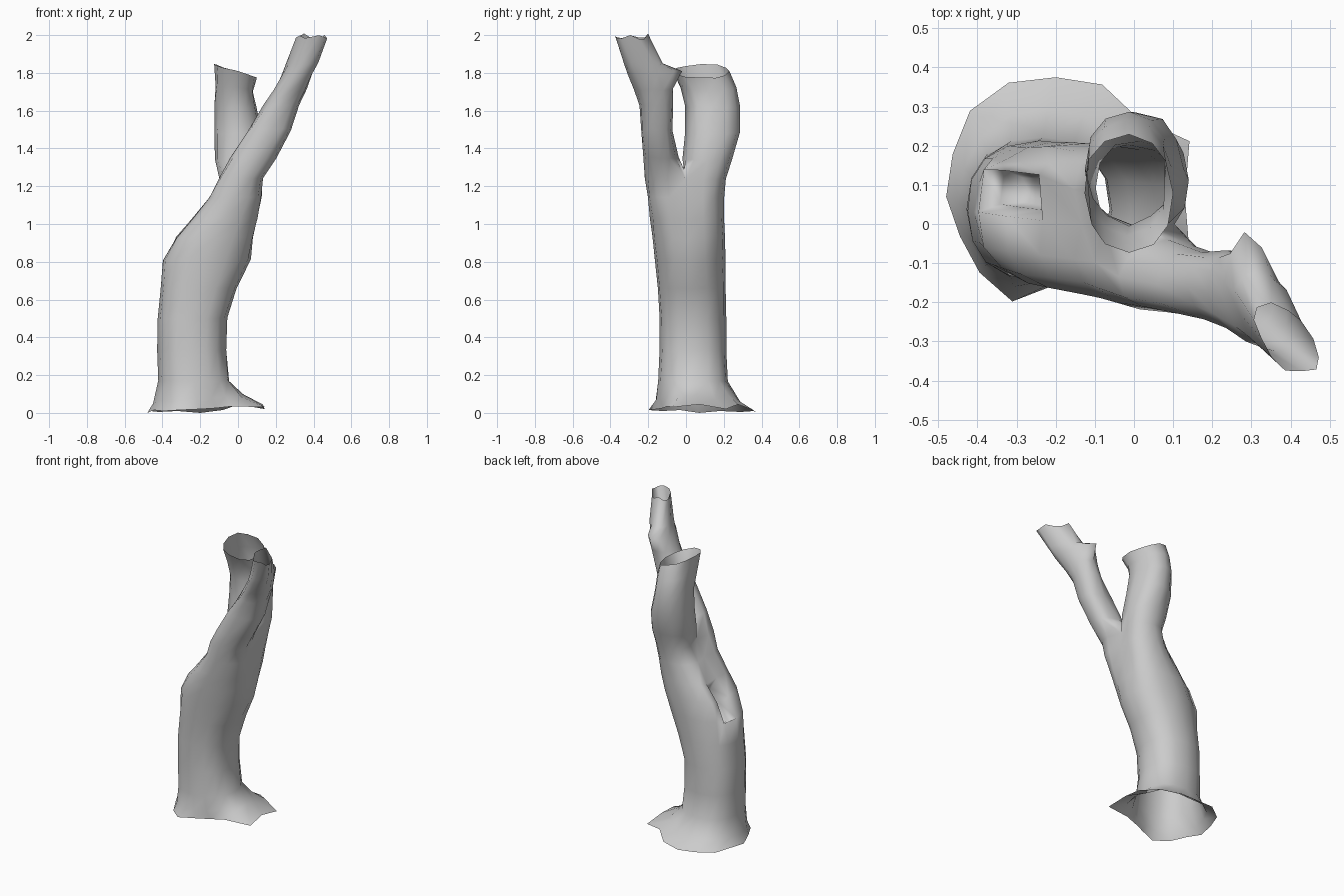
import bpy, bmesh, random
from math import sin, cos, radians, copysign
from mathutils import Vector

if "Cube" in bpy.data.objects:
    bpy.data.objects.remove(bpy.data.objects["Cube"])

random.seed(4)
bm = bmesh.new()


def power(v, e):
    return copysign(abs(v) ** e, v)


def ring(z, x0, x1, y0, y1, n=16, start=0, pinch=0.0, square=0.85, tilt=0.0, skew=0.0, rough=0.004):
    """One cross-section given by its extents; pinch narrows it at the fork line."""
    verts = []
    for i in range(n):
        a = radians(start + 360 * i / n)
        c, s = power(cos(a), square), power(sin(a), square)
        c *= 1 - pinch * abs(cos(a)) ** 14
        j = random.uniform(-rough, rough)
        y = s * ((y1 - y0) / 2 + j)
        verts.append(bm.verts.new(((x0 + x1) / 2 + c * ((x1 - x0) / 2 + j) + skew * y,
                                   (y0 + y1) / 2 + y,
                                   z + tilt * cos(a) + j)))
    return verts


def bridge(a, b):
    n = len(a)
    return [bm.faces.new((a[i], a[(i + 1) % n], b[(i + 1) % n], b[i])) for i in range(n)]


# root flare: uneven ragged outline on the ground
reach = [.33, .37, .29, .31, .305, .315, .31, .285, .28, .265, .275, .29, .225, .21, .24, .37]
lift = [.045, .02, .045, .015, 0, .01, .005, .01, 0, .015, .01, .015, .02, .025, .035, .03]
foot, instep = [], []
for i, (r, h) in enumerate(zip(reach, lift)):
    c, s = cos(radians(22.5 * i)), sin(radians(22.5 * i))
    foot.append(bm.verts.new((-.2 + r * c, .07 + r * s, h)))
    q = .205 + (r - .205) * .33
    instep.append(bm.verts.new((-.22 + q * c, .055 + q * s, .05 + h * 1.1)))

# trunk leaning right, closing to a figure-eight at the fork
trunk = [foot, instep]
for z, x0, x1, y0, y1, p in [(.17, -.42, -.045, -.15, .225, 0), (.33, -.425, -.065, -.14, .215, 0),
                             (.5, -.425, -.06, -.142, .21, 0), (.66, -.41, -.005, -.15, .21, 0),
                             (.81, -.40, .065, -.162, .207, 0), (.93, -.345, .1, -.178, .207, .08),
                             (1.03, -.265, .125, -.19, .203, .15), (1.14, -.175, .145, -.203, .2, .25),
                             (1.24, -.125, .155, -.215, .213, .35)]:
    trunk.append(ring(z, x0, x1, y0, y1, pinch=p))
bands = [bridge(a, b) for a, b in zip(trunk, trunk[1:])]

# fork: saddle across the figure-eight, splitting it into two loops
top = trunk[-1]
saddle = [bm.verts.new(top[8].co.lerp(top[0].co, t) + Vector((0, -.01, .05))) for t in (.25, .5, .75)]
back_loop = top[0:9] + saddle
front_loop = top[8:16] + [top[0]] + saddle[::-1]

# back stem, upright with a slanted broken end
for z, x0, x1, y0, y1, tilt in [(1.34, -.12, .145, -.015, .24, 0), (1.48, -.12, .125, .0, .28, 0),
                                (1.62, -.12, .095, .0, .285, 0), (1.72, -.122, .083, -.025, .262, -.015),
                                (1.81, -.125, .10, -.07, .228, -.035)]:
    nxt = ring(z, x0, x1, y0, y1, 12, -30, tilt=tilt, rough=.006)
    bridge(back_loop, nxt)
    back_loop = nxt

# front stem, sweeping right and forward, with a snapped twig stub
for z, x0, x1, y0, y1, k in [(1.35, -.035, .205, -.225, -.045, 0), (1.5, .06, .285, -.238, -.07, 0),
                             (1.63, .14, .325, -.25, -.07, 0), (1.71, .19, .36, -.275, -.075, -.1),
                             (1.79, .237, .388, -.308, -.105, -.2), (1.85, .268, .412, -.332, -.125, -.3),
                             (1.985, .322, .461, -.38, -.207, -.45)]:
    nxt = ring(z, x0, x1, y0, y1, 12, 150, skew=k, rough=.006)
    if z == 1.79:
        for n, d in ((9, .055), (10, .085), (11, .045)):
            nxt[n].co += Vector((-.01, d, .02))
    bridge(front_loop, nxt)
    front_loop = nxt
for v in front_loop[1::3]:
    v.co.z += .018

# knot hole on the left shoulder, sunk down into the trunk
hole = [bands[6][7], bands[7][7]]
hole_verts = {v for f in hole for v in f.verts}
mid = sum((v.co for v in hole_verts), Vector()) / len(hole_verts)
for v in hole_verts:
    v.co.y = mid.y + .02 + (v.co.y - mid.y) * 1.35
for shrink, move in ((.8, Vector((.04, .015, -.05))), (.7, Vector((.03, 0, -.08)))):
    out = bmesh.ops.extrude_face_region(bm, geom=hole)
    bmesh.ops.delete(bm, geom=hole, context='FACES')
    hole = [g for g in out['geom'] if isinstance(g, bmesh.types.BMFace)]
    for v in {v for f in hole for v in f.verts}:
        v.co = mid + (v.co - mid) * shrink + move
    mid = mid + move

bmesh.ops.recalc_face_normals(bm, faces=bm.faces)
low = min(v.co.z for v in bm.verts)
for v in bm.verts:
    v.co.z -= low
for f in bm.faces:
    f.smooth = True

mesh = bpy.data.meshes.new("forked_tree_trunk")
bm.to_mesh(mesh)
bm.free()
bpy.context.collection.objects.link(bpy.data.objects.new("forked_tree_trunk", mesh))
